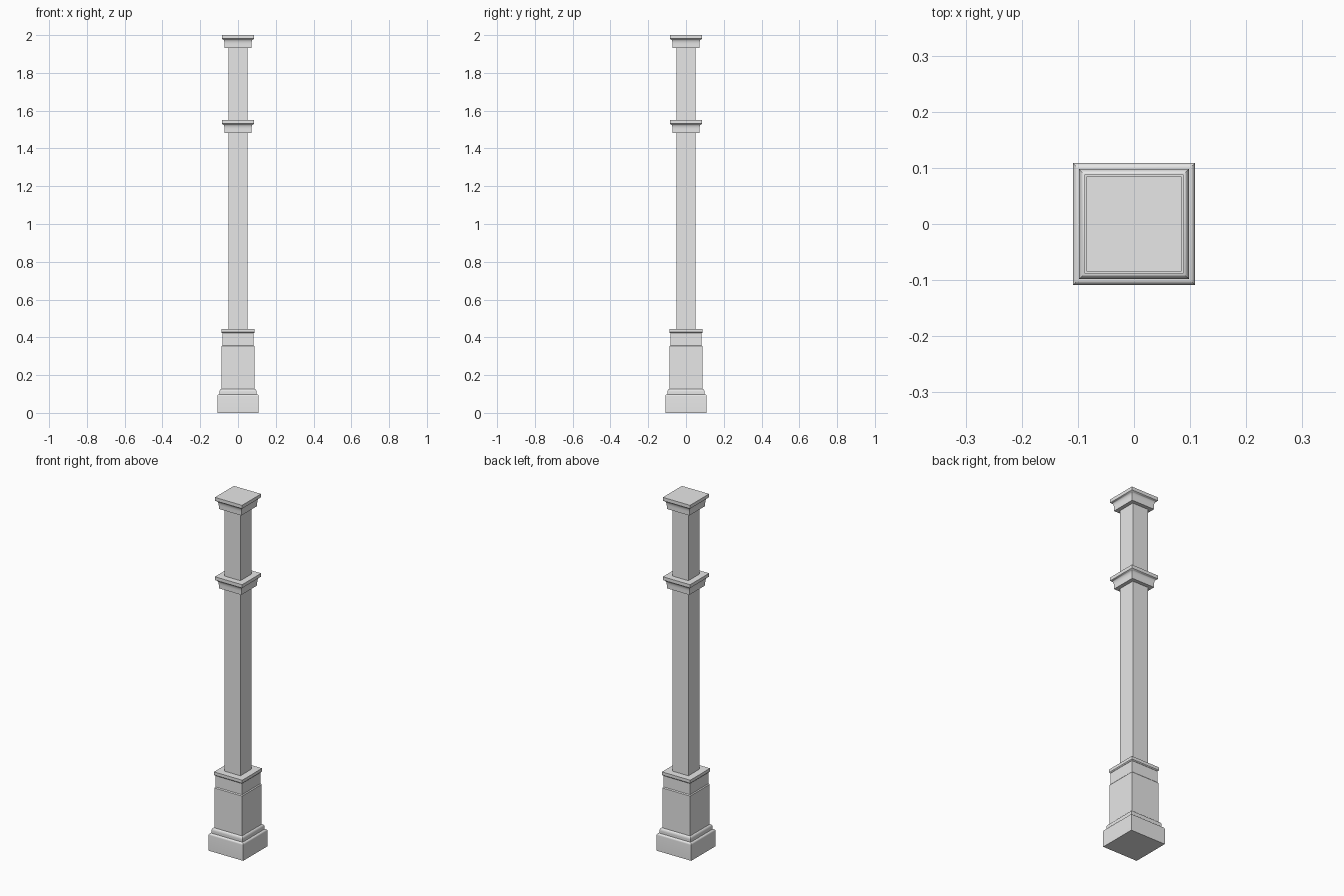
import bpy
import bmesh
import math

cube = bpy.data.objects.get("Cube")
if cube:
    bpy.data.objects.remove(cube)

# One plain grey for the whole column
grey = bpy.data.materials.new("plain_grey")
grey.use_nodes = True
grey.diffuse_color = (0.8, 0.8, 0.8, 1)
grey.node_tree.nodes["Principled BSDF"].inputs["Base Color"].default_value = grey.diffuse_color


def arc(start, end, concave, steps=6):
    """Quarter curve between two (half width, height) profile points."""
    (r0, z0), (r1, z1) = start, end
    points = []
    for i in range(steps + 1):
        a = math.pi / 2 * i / steps
        u, v = (1 - math.cos(a), math.sin(a)) if concave else (math.sin(a), 1 - math.cos(a))
        points.append((r0 + (r1 - r0) * u, z0 + (z1 - z0) * v))
    return points


def square_sweep(name, profile):
    """Sweep a profile around a square and close both ends."""
    bm = bmesh.new()
    corners = ((-1, -1), (1, -1), (1, 1), (-1, 1))
    rings = [[bm.verts.new((x * r, y * r, z)) for x, y in corners] for r, z in profile]
    for low, high in zip(rings, rings[1:]):
        for i in range(4):
            j = (i + 1) % 4
            bm.faces.new((low[i], low[j], high[j], high[i]))
    bm.faces.new(rings[0][::-1])
    bm.faces.new(rings[-1])
    mesh = bpy.data.meshes.new(name)
    bm.to_mesh(mesh)
    bm.free()
    mesh.materials.append(grey)
    obj = bpy.data.objects.new(name, mesh)
    bpy.context.collection.objects.link(obj)
    bpy.ops.object.select_all(action="DESELECT")
    obj.select_set(True)
    bpy.context.view_layer.objects.active = obj
    bpy.ops.object.shade_smooth_by_angle(angle=math.radians(30))
    return obj


# Plinth with a rounded shoulder and a stepped moulding above it
square_sweep("plinth", [(0.109, 0)] + arc((0.109, 0.088), (0.099, 0.098), True))
square_sweep("plinth_moulding", [(0.098, 0.095), (0.098, 0.112)]
             + arc((0.098, 0.112), (0.088, 0.127), True))

# Pedestal: wide lower block, narrower neck, thin flared top
square_sweep("pedestal", [(0.0875, 0.12), (0.0875, 0.353), (0.083, 0.358)])
square_sweep("pedestal_neck", [(0.083, 0.35), (0.083, 0.43)])
square_sweep("pedestal_top", [(0.084, 0.422), (0.0885, 0.427), (0.0885, 0.444)])

# Shaft
square_sweep("shaft", [(0.05, 0.44), (0.05, 1.96)])

# Matching collar and capital: fillet, cove and square edge
for name, z in (("collar", 1.483), ("capital", 1.933)):
    cove = arc((0.071, z + 0.02), (0.081, z + 0.045), True)
    square_sweep(name, [(0.071, z)] + cove + [(0.085, z + 0.048), (0.085, z + 0.067)])
